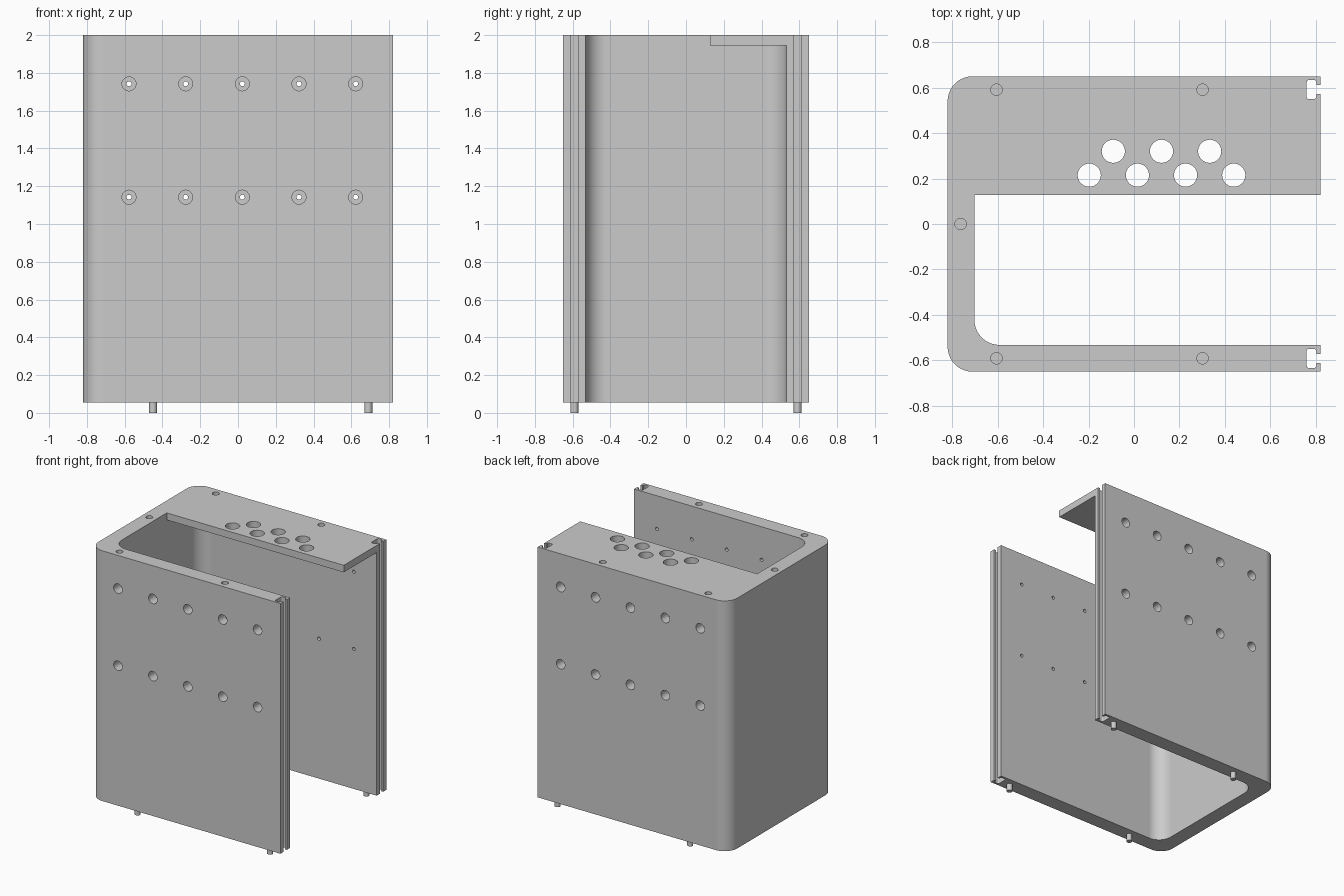
import bpy, bmesh
from math import cos, sin, pi, radians
from mathutils import Matrix, Vector

cube = bpy.data.objects.get("Cube")
if cube:
    bpy.data.objects.remove(cube, do_unlink=True)

GREY = (0.6, 0.6, 0.6, 1.0)
mat = bpy.data.materials.new("plain grey")
mat.use_nodes = True
mat.diffuse_color = GREY
mat.node_tree.nodes["Principled BSDF"].inputs["Base Color"].default_value = GREY

X, Y, BOTTOM, TOP, WALL = 0.82, 0.65, 0.055, 2.0, 0.118
MID = Y - WALL / 2          # centre line of the side walls
SHELF_Z, SHELF_Y = 1.945, 0.128


def new_object(name, bm):
    bmesh.ops.recalc_face_normals(bm, faces=bm.faces)
    mesh = bpy.data.meshes.new(name)
    bm.to_mesh(mesh)
    bm.free()
    mesh.materials.append(mat)
    obj = bpy.data.objects.new(name, mesh)
    bpy.context.collection.objects.link(obj)
    return obj


def add_cylinder(bm, centre, radius, length, axis="Z", segments=32):
    turn = Matrix.Rotation(pi / 2, 4, "X") if axis == "Y" else Matrix()
    bmesh.ops.create_cone(bm, cap_ends=True, segments=segments, radius1=radius,
                          radius2=radius, depth=length,
                          matrix=Matrix.Translation(centre) @ turn)


def arc(cx, cy, r, start, end, steps=16):
    angles = [radians(start + (end - start) * i / steps) for i in range(steps + 1)]
    return [(cx + r * cos(a), cy + r * sin(a)) for a in angles]


def apply_boolean(target, tool, operation):
    mod = target.modifiers.new(operation.lower(), "BOOLEAN")
    mod.operation, mod.solver, mod.object = operation, "EXACT", tool
    bpy.context.view_layer.objects.active = target
    bpy.ops.object.modifier_apply(modifier=mod.name)
    bpy.data.objects.remove(tool, do_unlink=True)


def smooth(obj):
    bpy.ops.object.select_all(action="DESELECT")
    obj.select_set(True)
    bpy.context.view_layer.objects.active = obj
    bpy.ops.object.shade_smooth_by_angle(angle=radians(30))


# U-shaped housing: rear half of the plan, with a T-slot in the open end
inner_x, inner_y, r = -X + WALL, Y - WALL, 0.11
slot_half, neck_half, slot_x0, slot_x1, c = 0.042, 0.02, 0.76, 0.803, 0.008
half = arc(inner_x + r, inner_y - r, r, 180, 90)
half += [(X, inner_y), (X, MID - neck_half), (slot_x1, MID - neck_half)]
half += [(slot_x1, MID - slot_half + c), (slot_x1 - c, MID - slot_half)]
half += arc(slot_x0 + c, MID - slot_half + c, c, 270, 180, 4)
half += arc(slot_x0 + c, MID + slot_half - c, c, 180, 90, 4)
half += [(slot_x1 - c, MID + slot_half), (slot_x1, MID + slot_half - c)]
half += [(slot_x1, MID + neck_half), (X, MID + neck_half), (X, Y)]
half += arc(-X + r, Y - r, r, 90, 180)
plan = half + [(x, -y) for x, y in reversed(half)]

bm = bmesh.new()
base = bm.faces.new([bm.verts.new((x, y, BOTTOM)) for x, y in plan])
ret = bmesh.ops.extrude_face_region(bm, geom=[base], use_keep_orig=True)
top_verts = [g for g in ret["geom"] if isinstance(g, bmesh.types.BMVert)]
bmesh.ops.translate(bm, verts=top_verts, vec=(0, 0, TOP - BOTTOM))
housing = new_object("housing", bm)

# Top shelf, merged into the rear and end walls
low, high = Vector((-0.76, SHELF_Y, SHELF_Z)), Vector((X, inner_y + 0.008, TOP))
bm = bmesh.new()
bmesh.ops.create_cube(bm, size=1, matrix=Matrix.Translation((low + high) / 2)
                      @ Matrix.Diagonal((high - low).to_4d()))
apply_boolean(housing, new_object("top_shelf", bm), "UNION")

# Counterbores, top sockets and vent holes
bolt_spots = [(-0.577 + 0.3 * i, z) for i in range(5) for z in (1.142, 1.742)]
bm = bmesh.new()
for x, z in bolt_spots:
    for side in (-1, 1):
        add_cylinder(bm, (x, side * Y, z), 0.037, 0.16, "Y")
for x, y in [(-0.605, MID), (0.302, MID), (-0.605, -MID), (0.302, -MID), (-0.763, 0)]:
    add_cylinder(bm, (x, y, TOP), 0.025, 0.12)
for i in range(7):
    add_cylinder(bm, (-0.197 + 0.106 * i, 0.32 if i % 2 else 0.215, TOP), 0.051, 0.3)
apply_boolean(housing, new_object("bore_cutter", bm), "DIFFERENCE")

# Narrow bolt holes through both walls
bm = bmesh.new()
for x, z in bolt_spots:
    add_cylinder(bm, (x, 0, z), 0.013, 1.6, "Y", 16)
apply_boolean(housing, new_object("bolt_hole_cutter", bm), "DIFFERENCE")
smooth(housing)
housing.modifiers.new("weighted_normals", "WEIGHTED_NORMAL").keep_sharp = True

# Locating pins under the side walls
for side, side_name in ((-1, "front"), (1, "rear")):
    for x, end_name in ((-0.45, "right"), (0.69, "left")):
        bm = bmesh.new()
        add_cylinder(bm, (x, side * MID, 0.035), 0.021, 0.07, segments=24)
        smooth(new_object(f"{side_name}_{end_name}_pin", bm))
